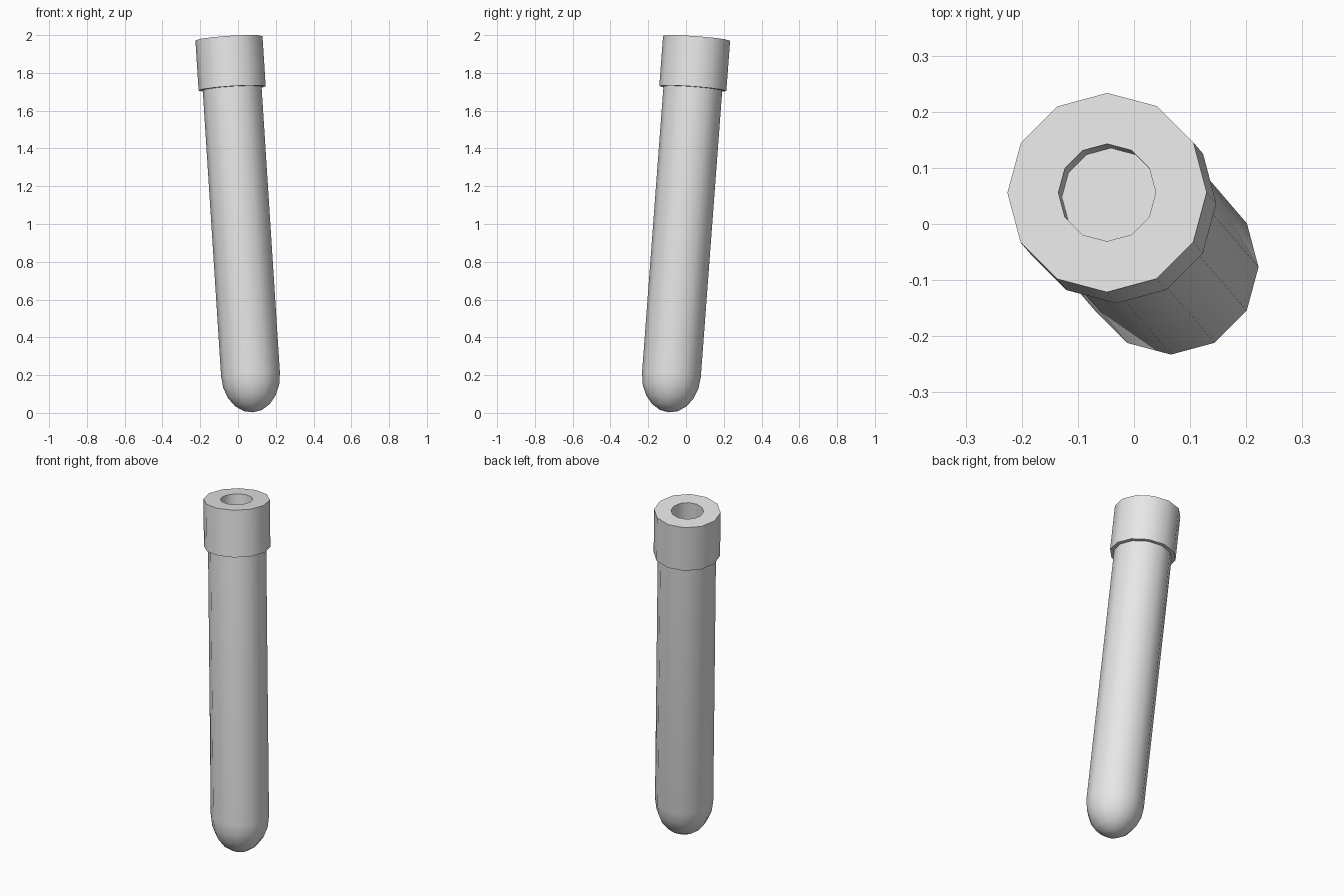
import bpy
import bmesh
import math
from mathutils import Matrix, Vector

cube = bpy.data.objects.get("Cube")
if cube:
    bpy.data.objects.remove(cube, do_unlink=True)

SIDES = 12
BASE = Vector((0.079, -0.092, 0.003))    # rounded tip
TOP = Vector((-0.048, 0.056, 1.983))     # centre of the cap rim
AXIS = TOP - BASE
LENGTH = AXIS.length
LEAN = Matrix.Translation(BASE) @ Vector((0, 0, 1)).rotation_difference(AXIS).to_matrix().to_4x4()

grey = bpy.data.materials.new("light grey")
grey.use_nodes = True
grey.diffuse_color = (0.8, 0.8, 0.8, 1)
grey.node_tree.nodes["Principled BSDF"].inputs["Base Color"].default_value = grey.diffuse_color


def lathe(name, profile):
    """Revolve (radius, height) points around the leaning axis; radius 0 closes to a point."""
    bm = bmesh.new()
    rings = []
    for r, h in profile:
        count = SIDES if r > 0 else 1
        rings.append([bm.verts.new((r * math.cos(math.tau * i / SIDES),
                                    r * math.sin(math.tau * i / SIDES), h))
                      for i in range(count)])
    for a, b in zip(rings, rings[1:]):
        for i in range(SIDES):
            j = (i + 1) % SIDES
            corners = [a[i % len(a)], a[j % len(a)], b[j % len(b)], b[i % len(b)]]
            bm.faces.new(list(dict.fromkeys(corners)))
    # Flat discs or rings at open ends
    for ring in (rings[0], rings[-1]):
        if len(ring) > 1:
            bm.faces.new(ring)
    bmesh.ops.recalc_face_normals(bm, faces=bm.faces)
    mesh = bpy.data.meshes.new(name)
    bm.to_mesh(mesh)
    bm.free()
    mesh.materials.append(grey)
    obj = bpy.data.objects.new(name, mesh)
    bpy.context.collection.objects.link(obj)
    obj.matrix_world = LEAN
    bpy.ops.object.select_all(action='DESELECT')
    obj.select_set(True)
    bpy.context.view_layer.objects.active = obj
    bpy.ops.object.shade_smooth_by_angle(angle=math.radians(38))
    return obj


# Tube with a slightly elongated round end
tube_radius, end_height, steps = 0.156, 0.2, 5
tube = [(0, 0)]
for k in range(1, steps + 1):
    t = math.pi / 2 * k / steps
    tube.append((tube_radius * math.sin(t), end_height * (1 - math.cos(t))))
tube.append((tube_radius, LENGTH - 0.2))
lathe("tube", tube)

# Collar cap with a shallow round recess in its top
cap_radius, hole_radius = 0.178, 0.087
lathe("cap", [(cap_radius, LENGTH - 0.267), (cap_radius, LENGTH),
              (hole_radius, LENGTH), (hole_radius, LENGTH - 0.1)])
